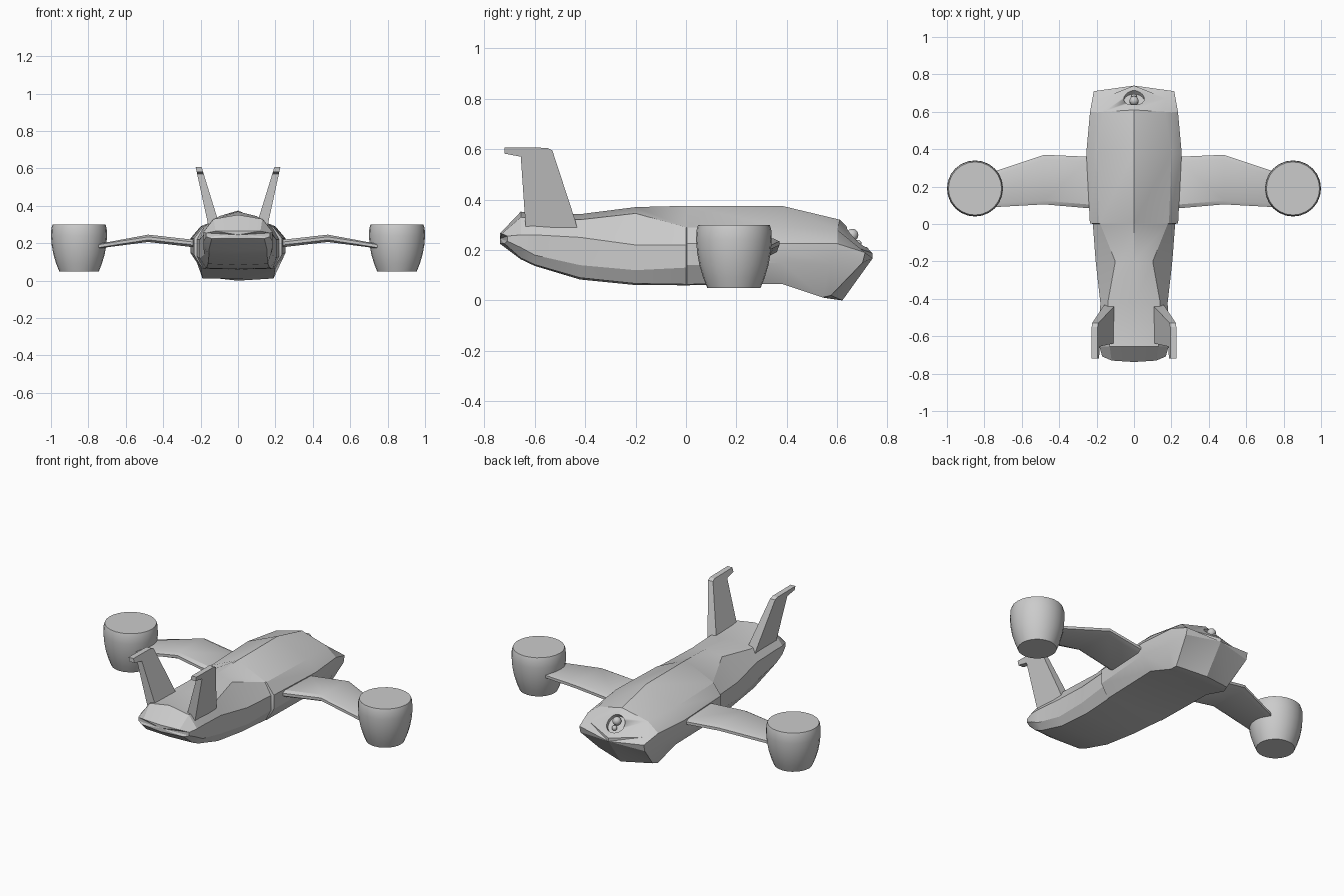
import bpy, bmesh, math
from mathutils import Vector, Matrix

if "Cube" in bpy.data.objects:
    bpy.data.objects.remove(bpy.data.objects["Cube"])


def make(name, verts, faces, angle=25, mirror=False):
    me = bpy.data.meshes.new(name)
    me.from_pydata(verts, [], faces)
    bm = bmesh.new()
    bm.from_mesh(me)
    bmesh.ops.recalc_face_normals(bm, faces=bm.faces)
    bm.to_mesh(me)
    bm.free()
    ob = bpy.data.objects.new(name, me)
    bpy.context.collection.objects.link(ob)
    bpy.ops.object.select_all(action='DESELECT')
    ob.select_set(True)
    bpy.context.view_layer.objects.active = ob
    if angle:
        bpy.ops.object.shade_smooth_by_angle(angle=math.radians(angle))
    if mirror:
        m = ob.modifiers.new("mirror", 'MIRROR')
        m.use_mirror_merge = False
    return ob


def loft(rings, fan=True):
    """Skin equal-length closed rings and cap both ends."""
    n = len(rings[0])
    verts = [p for r in rings for p in r]
    faces = [(i * n + j, i * n + (j + 1) % n, (i + 1) * n + (j + 1) % n, (i + 1) * n + j)
             for i in range(len(rings) - 1) for j in range(n)]
    for base, ring in ((0, rings[0]), ((len(rings) - 1) * n, rings[-1])):
        if fan:
            c = len(verts)
            mid = sum((Vector(p) for p in ring), Vector()) / n
            mid.y = ring[0][1]
            mid.z = ring[0][2] - 0.02
            verts.append(mid)
            faces += [(base + j, base + (j + 1) % n, c) for j in range(n)]
        else:
            faces.append(tuple(range(base, base + n)))
    return verts, faces


# Fuselage: y, ridge z, shoulder x z, side x z-upper z-lower, chine x z, keel z
sections = [
    ((-.738, -.73, -.708, -.708, -.72, -.738), .265, .12, .265, .17, .255, .235, .14, .225, .225),
    (-.655, .352, .13, .33, .185, .26, .21, .155, .168, .163),
    (-.60, .345, .135, .325, .185, .26, .18, .155, .142, .137),
    (-.42, .342, .14, .32, .18, .25, .14, .16, .09, .083),
    (-.20, .37, .10, .345, .205, .22, .12, .17, .067, .061),
    (0, .375, .18, .29, .22, .22, .13, .185, .064, .06),
    (.004, .375, .187, .29, .236, .225, .14, .19, .064, .06),
    (.38, .375, .20, .29, .255, .225, .15, .20, .066, .066),
    ((.61, .60, .60, .57, .54, .55), .32, .165, .28, .235, .225, .14, .19, .012, .01),
    ((.74, .67, .71, .70, .575, .62), .187, .175, .212, .215, .19, .15, .18, .02, 0),
]


def ring(y, zt, xs, zs, xm, zu, zl, xl, zc, zb):
    ys = y if isinstance(y, tuple) else (y,) * 6
    xz = [(0, zt), (xs, zs), (xm, zu), (xm, zl), (xl, zc), (0, zb)]
    half = [(x, yy, z) for (x, z), yy in zip(xz, ys)]
    return half + [(-x, yy, z) for x, yy, z in half[4:0:-1]]


body = make("fuselage", *loft([ring(*s) for s in sections]))


def revolve(profile, n, mat):
    return loft([[mat @ Vector((r * math.cos(2 * math.pi * k / n),
                                r * math.sin(2 * math.pi * k / n), z)) for k in range(n)]
                 for r, z in profile], fan=False)


# Camera socket cut into the sloping end, with two lenses
slope = Matrix.Translation((0, .677, .252)) @ Matrix.Rotation(math.radians(-45), 4, 'X')
cutter = make("socket_cutter", *revolve([(.055, -.03), (.055, .08)], 20, slope))
cutter.hide_render = True
cutter.hide_viewport = True
cut = body.modifiers.new("socket", 'BOOLEAN')
cut.object = cutter
cut.operation = 'DIFFERENCE'
cut.solver = 'EXACT'


def ball(name, r, offset):
    prof = [(max(r * math.sin(math.pi * i / 8), .0005), -r * math.cos(math.pi * i / 8))
            for i in range(9)]
    make(name, *revolve(prof, 14, slope @ Matrix.Translation(offset)), angle=60)


ball("large_lens", .025, (0, -.018, -.008))
ball("small_lens", .015, (0, .022, -.016))

# Wings: x, y-rear, y-front, z-bottom, z-top, with chamfered edges
stations = [(.18, .08, .36, .172, .21), (.25, .085, .36, .18, .22),
            (.48, .105, .37, .207, .246), (.75, .09, .28, .172, .196)]


def wing_ring(x, a, b, lo, hi):
    m = (lo + hi) / 2
    return [(x, a, m - .008), (x, a + .02, lo), (x, b - .025, lo), (x, b, m - .008),
            (x, b, m + .008), (x, b - .025, hi), (x, a + .02, hi), (x, a, m + .008)]


make("wing", *loft([wing_ring(*s) for s in stations], fan=False), mirror=True)

# Rotor pods
pod = [(.106, .05), (.122, .09), (.137, .14), (.146, .19), (.15, .24), (.148, .28), (.142, .30)]
make("rotor_pod", *revolve(pod, 24, Matrix.Translation((.85, .19, 0))), angle=35, mirror=True)

# Leaning tail fins with swept tips
outline = [(-.635, .28), (-.43, .28), (-.44, .32), (-.53, .595), (-.55, .605),
           (-.72, .607), (-.72, .582), (-.655, .57)]


def fin_side(s):
    pts = []
    for y, z in outline:
        t = (z - .32) / .285
        pts.append((.135 + .075 * t + s * (.029 - .013 * t), y, z))
    return pts


make("tail_fin", *loft([fin_side(-1), fin_side(1)], fan=False), mirror=True)
